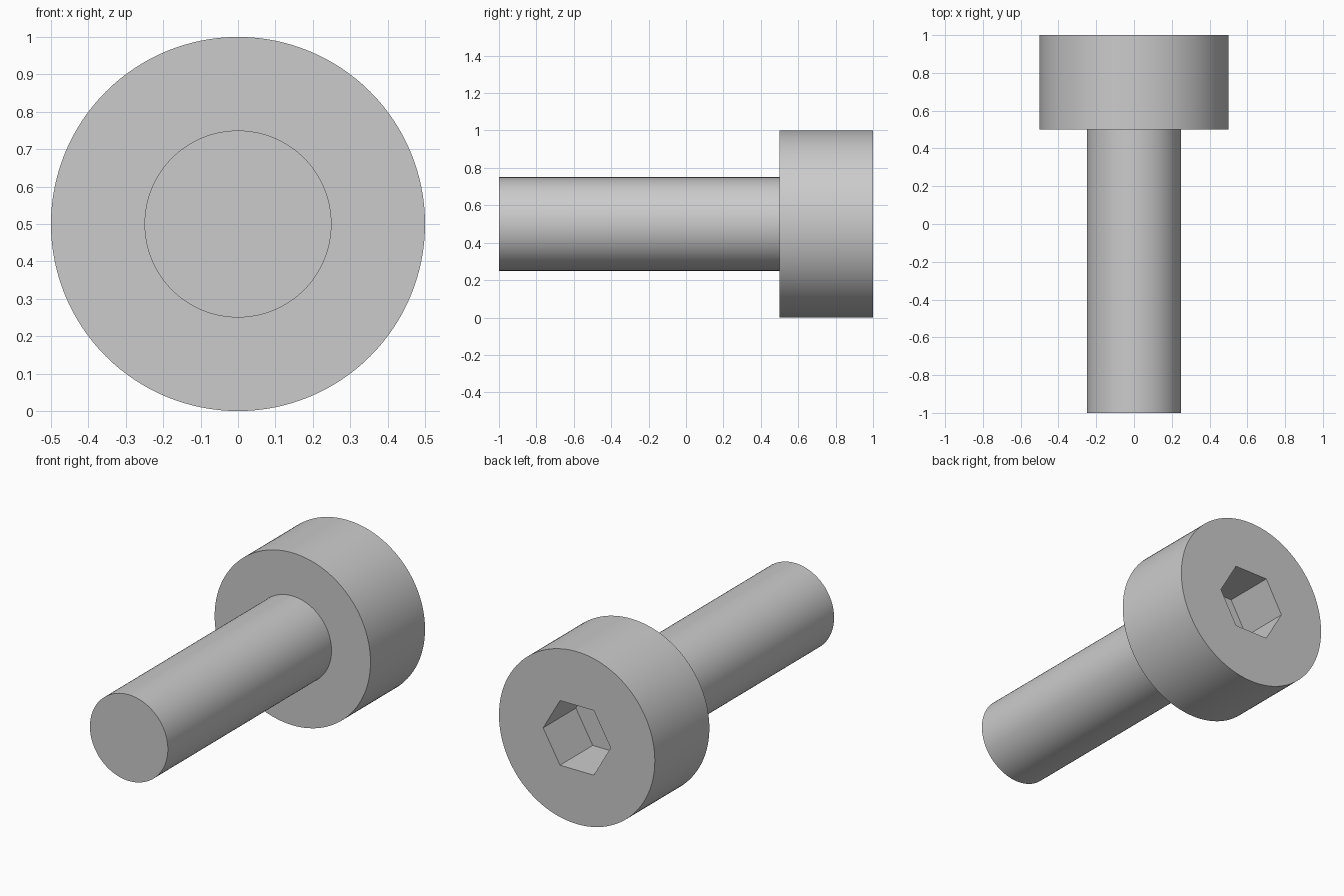
import bpy
import bmesh
from math import cos, sin, tau, radians

cube = bpy.data.objects.get("Cube")
if cube:
    bpy.data.objects.remove(cube, do_unlink=True)

AXIS_HEIGHT = 0.5

steel = bpy.data.materials.new("grey steel")
steel.use_nodes = True
grey = (0.6, 0.6, 0.6, 1)
steel.diffuse_color = grey
steel.node_tree.nodes["Principled BSDF"].inputs["Base Color"].default_value = grey


def prism(name, radius, sides, front, back):
    """Regular prism lying along y, with its first corner on +x."""
    bm = bmesh.new()
    ring = [bm.verts.new((radius * cos(tau * i / sides), front,
                          AXIS_HEIGHT + radius * sin(tau * i / sides)))
            for i in range(sides)]
    cap = bm.faces.new(ring)
    result = bmesh.ops.extrude_face_region(bm, geom=[cap], use_keep_orig=True)
    moved = [v for v in result["geom"] if isinstance(v, bmesh.types.BMVert)]
    bmesh.ops.translate(bm, verts=moved, vec=(0, back - front, 0))
    bmesh.ops.recalc_face_normals(bm, faces=bm.faces)
    mesh = bpy.data.meshes.new(name)
    bm.to_mesh(mesh)
    bm.free()
    mesh.materials.append(steel)
    obj = bpy.data.objects.new(name, mesh)
    bpy.context.collection.objects.link(obj)
    return obj


def activate(obj):
    bpy.ops.object.select_all(action="DESELECT")
    obj.select_set(True)
    bpy.context.view_layer.objects.active = obj


# Shaft, seated a little way into the head
shaft = prism("shaft", 0.25, 128, -1, 0.6)

# Head with a hexagonal socket cut into its back
head = prism("head", 0.5, 128, 0.5, 1)
cutter = prism("socket_cutter", 0.2165, 6, 0.7, 1.2)
socket = head.modifiers.new("socket", "BOOLEAN")
socket.operation = "DIFFERENCE"
socket.solver = "EXACT"
socket.object = cutter
activate(head)
bpy.ops.object.modifier_apply(modifier=socket.name)
bpy.data.objects.remove(cutter, do_unlink=True)

# Smooth round sides, crisp rims and socket edges
for part in (shaft, head):
    activate(part)
    bpy.ops.object.shade_smooth_by_angle(angle=radians(30))
